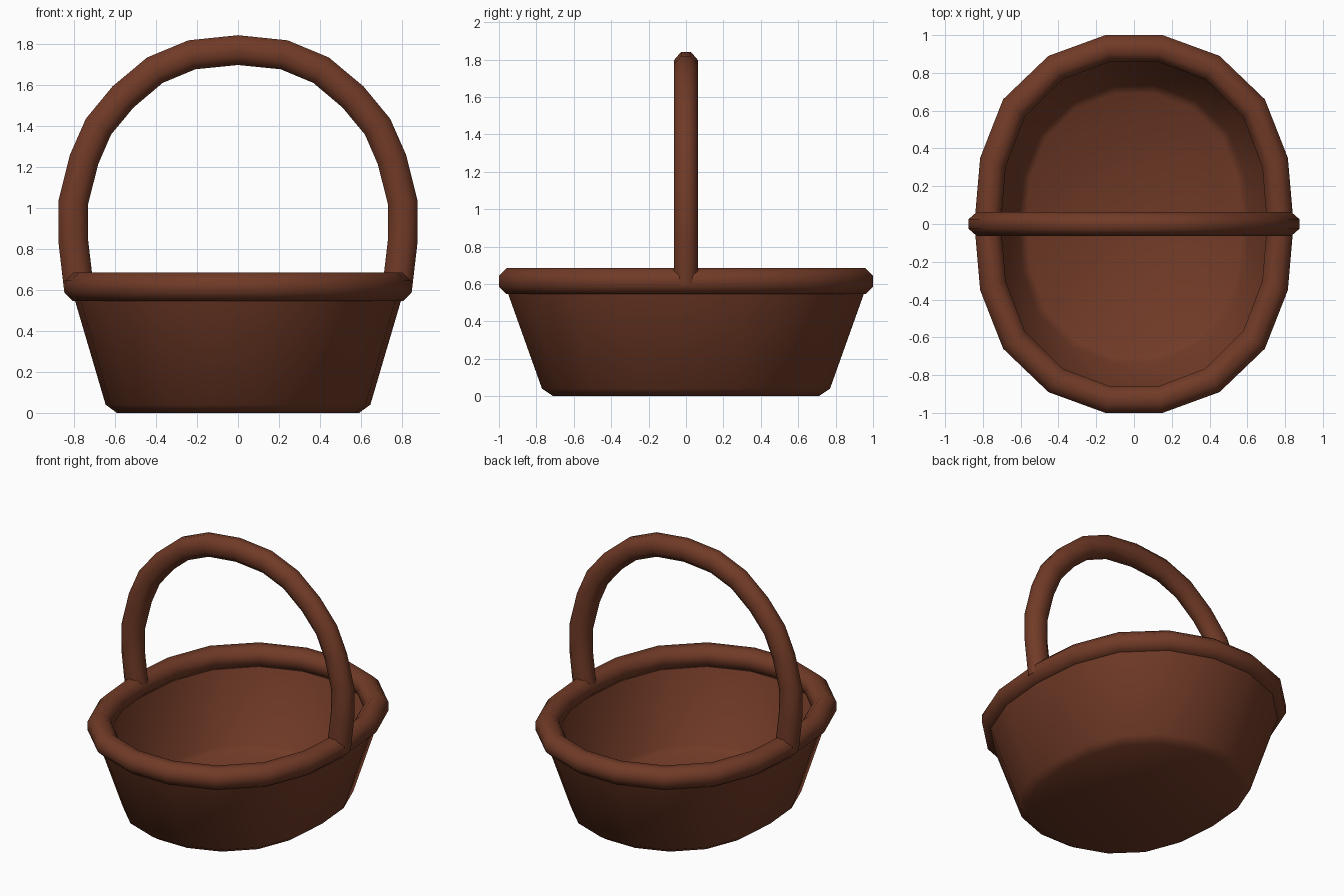
import bpy, bmesh, math
from mathutils import Vector

if "Cube" in bpy.data.objects:
    bpy.data.objects.remove(bpy.data.objects["Cube"])

brown = bpy.data.materials.new("warm brown")
brown.diffuse_color = (0.165, 0.043, 0.02, 1)
brown.use_nodes = True
brown.node_tree.nodes["Principled BSDF"].inputs["Base Color"].default_value = brown.diffuse_color

# 18-sided rounded oval, built from one quarter by mirroring
QUARTER = [(1, 0), (0.964, 0.35), (0.82, 0.66), (0.536, 0.89), (0.179, 1.0)]
OVAL = (QUARTER + [(-x, y) for x, y in reversed(QUARTER)]
        + [(-x, -y) for x, y in QUARTER[1:]]
        + [(x, -y) for x, y in reversed(QUARTER[1:])])


def skin(name, rings, loop=False, caps=False, angle=60):
    """Bridge matching rings of points into one smooth-shaded object."""
    bm = bmesh.new()
    vr = [[bm.verts.new(p) for p in ring] for ring in rings]
    n = len(vr[0])
    pairs = list(zip(vr, vr[1:])) + ([(vr[-1], vr[0])] if loop else [])
    for a, b in pairs:
        for i in range(n):
            j = (i + 1) % n
            bm.faces.new((a[i], a[j], b[j], b[i]))
    if caps:
        bm.faces.new(vr[0])
        bm.faces.new(vr[-1])
    bmesh.ops.recalc_face_normals(bm, faces=bm.faces)
    me = bpy.data.meshes.new(name)
    bm.to_mesh(me)
    bm.free()
    me.materials.append(brown)
    ob = bpy.data.objects.new(name, me)
    bpy.context.collection.objects.link(ob)
    bpy.ops.object.select_all(action='DESELECT')
    ob.select_set(True)
    bpy.context.view_layer.objects.active = ob
    bpy.ops.object.shade_smooth_by_angle(angle=math.radians(angle))
    return ob


def oval(rx, ry, z):
    return [(rx * x, ry * y, z) for x, y in OVAL]


def octagon():
    return [math.radians(22.5 + 45 * k) for k in range(8)]


# Basket body: outside from the base up, then inside down to the floor
skin("basket_body", [oval(*p) for p in [
    (0.59, 0.71, 0), (0.645, 0.77, 0.04), (0.81, 0.97, 0.60),
    (0.765, 0.925, 0.60), (0.61, 0.735, 0.08), (0.57, 0.69, 0.045)]],
    caps=True)

# Rolled rim with an octagonal section
R = 0.07 / math.cos(math.radians(22.5))
skin("rim", [oval(0.775 + R * math.cos(a), 0.93 + R * math.sin(a + math.pi / 2), 0.615 + R * math.sin(a))
             for a in octagon()], loop=True)

# Arched handle: half path mirrored, octagonal section swept along it
half = [(0.775, 0.60), (0.803, 0.84), (0.803, 1.025), (0.75, 1.235), (0.68, 1.395),
        (0.56, 1.54), (0.405, 1.67), (0.225, 1.745), (0, 1.768)]
path = [Vector((x, 0, z)) for x, z in half]
path += [Vector((-p.x, 0, p.z)) for p in reversed(path[:-1])]
rings = []
for i, p in enumerate(path):
    t = (path[min(i + 1, len(path) - 1)] - path[max(i - 1, 0)]).normalized()
    out = Vector((t.z, 0, -t.x))
    rings.append([p + out * (0.0785 * math.cos(a)) + Vector((0, 0.068 * math.sin(a), 0))
                  for a in octagon()])
skin("handle", rings, caps=True)
